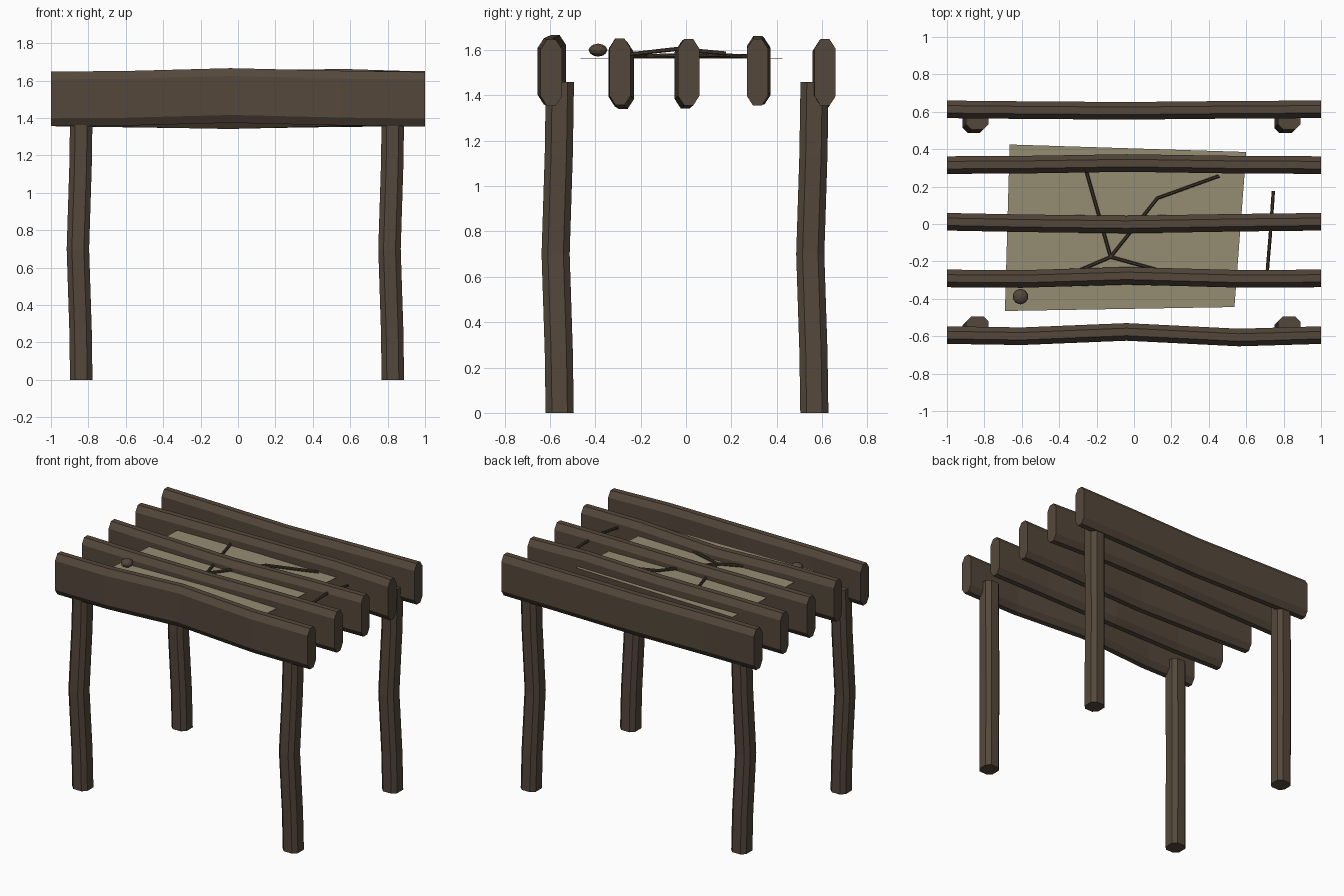
import bpy
import bmesh
from mathutils import Vector

cube = bpy.data.objects.get("Cube")
if cube:
    bpy.data.objects.remove(cube, do_unlink=True)


def make_material(name, rgb):
    mat = bpy.data.materials.new(name)
    mat.use_nodes = True
    mat.diffuse_color = (*rgb, 1)
    mat.node_tree.nodes["Principled BSDF"].inputs["Base Color"].default_value = (*rgb, 1)
    return mat


WOOD = make_material("weathered wood", (0.089, 0.064, 0.043))
TWIG = make_material("dark twig", (0.062, 0.045, 0.030))
CLOTH = make_material("faded canvas", (0.300, 0.262, 0.168))


def finish(bm, name, mat):
    bmesh.ops.recalc_face_normals(bm, faces=bm.faces)
    mesh = bpy.data.meshes.new(name)
    bm.to_mesh(mesh)
    bm.free()
    mesh.materials.append(mat)
    obj = bpy.data.objects.new(name, mesh)
    bpy.context.collection.objects.link(obj)
    return obj


def chamfered(half_a, half_b, cut_a, cut_b):
    """Rectangle outline with its four corners cut off."""
    a, b = half_a - cut_a, half_b - cut_b
    return [(half_a, -b), (half_a, b), (a, half_b), (-a, half_b),
            (-half_a, b), (-half_a, -b), (-a, -half_b), (a, -half_b)]


def loft(name, centres, outline, axis_a, axis_b, mat):
    """Sweep a fixed outline through the centre points and cap both ends."""
    bm = bmesh.new()
    rings = [[bm.verts.new(Vector(c) + axis_a * a + axis_b * b) for a, b in outline]
             for c in centres]
    n = len(outline)
    for lower, upper in zip(rings, rings[1:]):
        for i in range(n):
            j = (i + 1) % n
            bm.faces.new((lower[i], lower[j], upper[j], upper[i]))
    bm.faces.new(rings[0])
    bm.faces.new(rings[-1])
    return finish(bm, name, mat)


X, Y, Z = Vector((1, 0, 0)), Vector((0, 1, 0)), Vector((0, 0, 1))

# Roof beams: five warped planks (base y, sideways bends, vertical bends)
beam_outline = chamfered(0.047, 0.146, 0.027, 0.042)
stations = (-1, -0.6, -0.04, 0.56, 1)
beams = [
    (-0.594, (0, -0.006, 0.017, -0.013, 0), (0, 0.003, 0.018, 0.004, -0.002)),
    (-0.291, (0, -0.003, 0.014, -0.002, 0), (0, -0.005, -0.015, 0.002, 0.002)),
    (0.012, (0, -0.008, -0.015, -0.005, 0), (0, -0.006, -0.014, -0.003, 0)),
    (0.315, (0, 0.002, 0.011, 0.002, 0), (0, 0.003, 0.004, 0.014, 0)),
    (0.613, (0, -0.004, -0.008, -0.002, 0), (0, -0.004, -0.012, -0.004, 0)),
]
for k, (y, bend_y, bend_z) in enumerate(beams):
    path = [(x, y + dy, 1.502 + dz) for x, dy, dz in zip(stations, bend_y, bend_z)]
    loft(f"roof_beam_{k + 1}", path, beam_outline, Y, Z, WOOD)

# Posts: four copies of one crooked trunk
post_outline = chamfered(0.06, 0.062, 0.028, 0.028)
crook = [(0, 0), (0.27, -0.004), (0.70, -0.018), (1.14, -0.004), (1.46, 0.001)]
for side, x in (("right", -0.838), ("left", 0.828)):
    for end, y in (("front", -0.557), ("back", 0.566)):
        path = [(x + d, y + d, z) for z, d in crook]
        loft(f"{end}_{side}_post", path, post_outline, X, Y, WOOD)

# Canvas sheet lying through the beams
bm = bmesh.new()
corners = [(-0.69, -0.465), (0.537, -0.444), (0.60, 0.385), (-0.665, 0.425)]
bottom = bm.faces.new([bm.verts.new((x, y, 1.562)) for x, y in corners])
top = bmesh.ops.extrude_face_region(bm, geom=[bottom])["geom"]
bmesh.ops.translate(bm, vec=(0, 0, 0.003),
                    verts=[v for v in top if isinstance(v, bmesh.types.BMVert)])
finish(bm, "canvas_sheet", CLOTH)

# Twigs scattered on top
twig_outline = chamfered(0.009, 0.009, 0.005, 0.005)
fork = (-0.125, -0.176, 1.574)
twigs = {
    "long_twig": [fork, (0.125, 0.138, 1.578), (0.455, 0.257, 1.572)],
    "upper_twig": [fork, (-0.26, 0.30, 1.574)],
    "lower_right_twig": [fork, (0.13, -0.247, 1.574)],
    "lower_left_twig": [fork, (-0.29, -0.247, 1.574)],
    "loose_twig": [(0.712, -0.26, 1.58), (0.73, -0.04, 1.605), (0.745, 0.176, 1.585)],
}
for name, path in twigs.items():
    along = Vector(path[-1]) - Vector(path[0])
    across = along.cross(Z).normalized()
    loft(name, path, twig_outline, across, Z, TWIG)

# Flattened pebble on the sheet corner
bm = bmesh.new()
bmesh.ops.create_icosphere(bm, subdivisions=2, radius=0.042)
bmesh.ops.scale(bm, vec=(1, 1, 0.68), verts=bm.verts)
bmesh.ops.translate(bm, vec=(-0.607, -0.388, 1.6), verts=bm.verts)
finish(bm, "pebble", WOOD)
